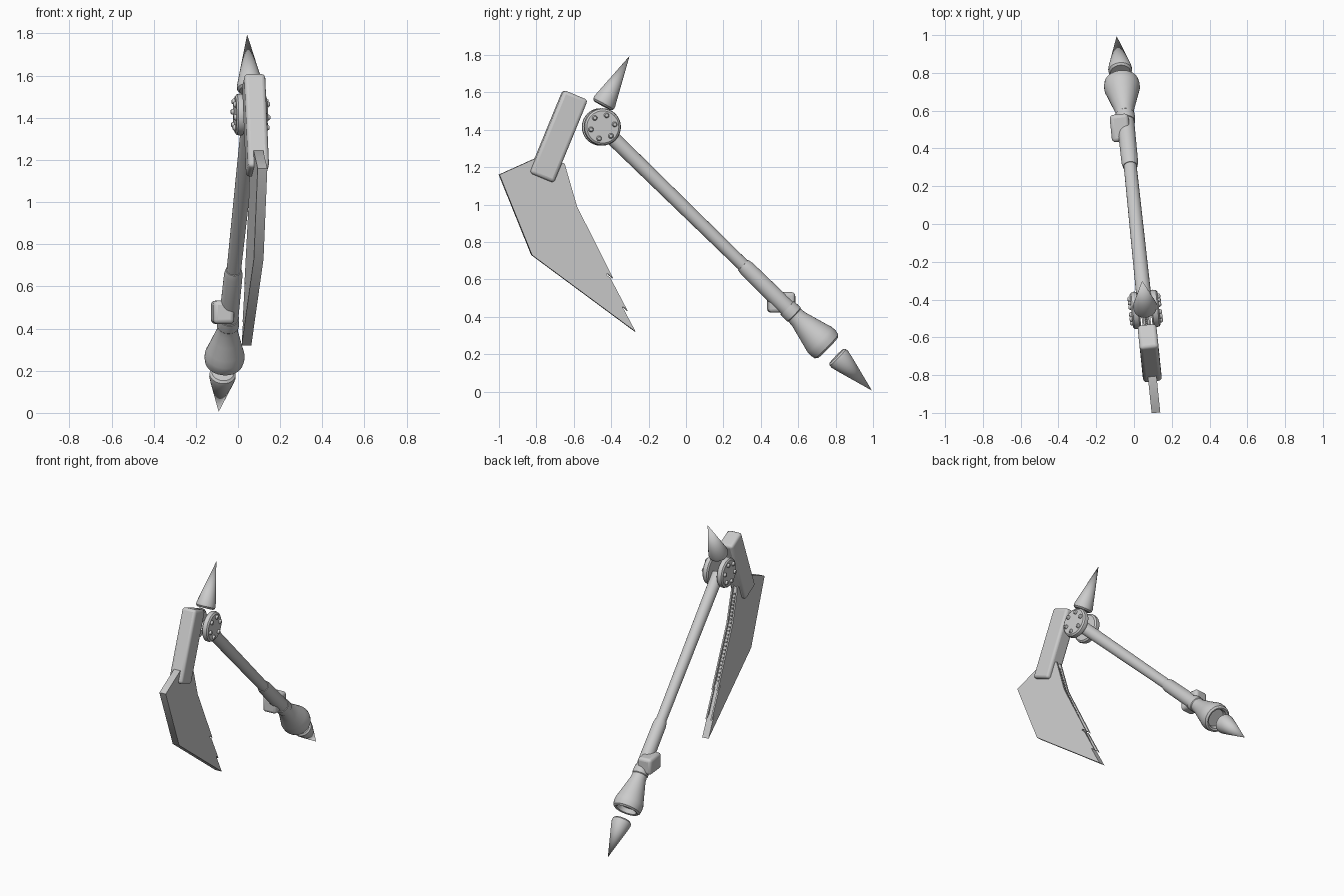
import bpy, bmesh, math
from mathutils import Vector, Matrix

old = bpy.data.objects.get("Cube")
if old:
    bpy.data.objects.remove(old, do_unlink=True)

grey = bpy.data.materials.new("light_grey")
grey.use_nodes = True
grey.diffuse_color = (0.6, 0.6, 0.6, 1)
grey.node_tree.nodes["Principled BSDF"].inputs["Base Color"].default_value = grey.diffuse_color

# The whole tool lies in one upright plane turned slightly about z
FRAME = Matrix.Translation((0.012, 0, 0)) @ Matrix.Rotation(0.104, 4, 'Z')


def finish(name, bm, matrix, bevel=0, segments=3):
    bmesh.ops.recalc_face_normals(bm, faces=bm.faces)
    mesh = bpy.data.meshes.new(name)
    bm.to_mesh(mesh)
    bm.free()
    mesh.materials.append(grey)
    obj = bpy.data.objects.new(name, mesh)
    bpy.context.collection.objects.link(obj)
    obj.matrix_world = FRAME @ matrix
    if bevel:
        mod = obj.modifiers.new("rounded_edges", 'BEVEL')
        mod.width, mod.segments = bevel, segments
    bpy.ops.object.select_all(action='DESELECT')
    obj.select_set(True)
    bpy.context.view_layer.objects.active = obj
    bpy.ops.object.shade_smooth_by_angle(angle=math.radians(35))
    return obj


def lathe(name, profile, origin, axis, steps=32):
    """Spin (radius, height) points about an axis."""
    bm = bmesh.new()
    verts = [bm.verts.new((r, 0, h)) for r, h in profile]
    edges = [bm.edges.new(pair) for pair in zip(verts, verts[1:])]
    bmesh.ops.spin(bm, geom=verts + edges, cent=(0, 0, 0), axis=(0, 0, 1),
                   angle=math.tau, steps=steps)
    bmesh.ops.remove_doubles(bm, verts=bm.verts, dist=1e-5)
    turn = Vector(axis).to_track_quat('Z', 'Y').to_matrix().to_4x4()
    return finish(name, bm, Matrix.Translation(origin) @ turn)


def box(name, centre, size, tilt=0, bevel=0.02):
    bm = bmesh.new()
    bmesh.ops.create_cube(bm, size=1)
    bmesh.ops.scale(bm, vec=size, verts=bm.verts)
    return finish(name, bm, Matrix.Translation(centre) @ Matrix.Rotation(tilt, 4, 'X'), bevel)


def plate(name, outline, x, thickness):
    """Extrude a (y, z) outline across the plane of the tool."""
    bm = bmesh.new()
    face = bm.faces.new([bm.verts.new((x - thickness / 2, y, z)) for y, z in outline])
    top = bmesh.ops.extrude_face_region(bm, geom=[face])["geom"]
    bmesh.ops.translate(bm, vec=(thickness, 0, 0),
                        verts=[v for v in top if isinstance(v, bmesh.types.BMVert)])
    return finish(name, bm, Matrix())


HUB = Vector((0, -0.455, 1.415))
END = Vector((0, 1.0, 0.005))
ALONG = (END - HUB).normalized()

# Handle: shaft, grip sleeve and flared hollow pommel
lathe("shaft", [(0, 0.02), (0.04, 0.02), (0.034, 1.1), (0, 1.1)], HUB, ALONG)
lathe("grip_sleeve", [(0, 1.06), (0.038, 1.06), (0.044, 1.09), (0.046, 1.4), (0, 1.4)], HUB, ALONG)
lathe("pommel", [(0, 1.39), (0.05, 1.39), (0.052, 1.41), (0.052, 1.44), (0.048, 1.445),
                 (0.05, 1.475), (0.065, 1.53), (0.084, 1.6), (0.094, 1.635), (0.095, 1.66),
                 (0.09, 1.685), (0.078, 1.695), (0.066, 1.69), (0.06, 1.66), (0, 1.66)],
      HUB, ALONG)
box("grip_switch", (-0.032, 0.515, 0.477), (0.1, 0.145, 0.11))


# Floating spikes beyond both ends
def spike(name, base, tip):
    length = (tip - base).length
    lathe(name, [(0, 0), (0.052, 0), (0.062, 0.01), (0.063, 0.025), (0.055, 0.06), (0, length)],
          base, tip - base)


spike("pommel_spike", HUB + ALONG * 1.76, END)
spike("head_spike", Vector((0, -0.449, 1.529)), Vector((0, -0.303, 1.795)))

# Hub: a bolted disc on each side of the shaft
for side, label in ((-1, "right"), (1, "left")):
    lathe(label + "_hub_disc", [(0, 0.03), (0.088, 0.03), (0.098, 0.038), (0.1, 0.05),
                                (0.096, 0.066), (0.086, 0.074), (0, 0.074)], HUB, (side, 0, 0))
    for i in range(6):
        a = math.radians(12 + 60 * i)
        spot = HUB + Vector((0, math.cos(a), math.sin(a))) * 0.065
        lathe(f"{label}_bolt_{i + 1}", [(0, 0.07), (0.014, 0.07), (0.014, 0.08), (0.009, 0.087),
                                        (0, 0.088)], spot, (side, 0, 0), 12)

# Floating head block
box("head_block", (0, -0.687, 1.364), (0.1, 0.14, 0.48), -math.atan2(0.382, 0.924), 0.018)

# Blade body with a grooved, toothed inner edge
plate("blade", [(-1.005, 1.16), (-0.815, 1.245), (-0.675, 1.225), (-0.6, 0.99), (-0.43, 0.63),
                (-0.345, 0.455), (-0.273, 0.32), (-0.83, 0.73)], 0, 0.046)
for side, label in ((-1, "right"), (1, "left")):
    plate(label + "_edge_rail", [(-0.68, 1.225), (-0.655, 1.22), (-0.588, 0.99), (-0.394, 0.605),
                                 (-0.42, 0.628), (-0.44, 0.63), (-0.605, 0.99)], side * 0.018, 0.01)
    plate(label + "_tip_rail", [(-0.425, 0.62), (-0.41, 0.61), (-0.315, 0.43), (-0.335, 0.45),
                                (-0.35, 0.455)], side * 0.018, 0.01)
upper, lower = Vector((0, -0.655, 1.17)), Vector((0, -0.6, 0.99))
low_end = Vector((0, -0.43, 0.63))
for start, stop, count in ((upper, lower, 8), (lower, low_end, 16)):
    for i in range(count):
        box("edge_tooth", start.lerp(stop, i / count), (0.012, 0.018, 0.01),
            math.atan2(stop.y - start.y, start.z - stop.z), 0)
